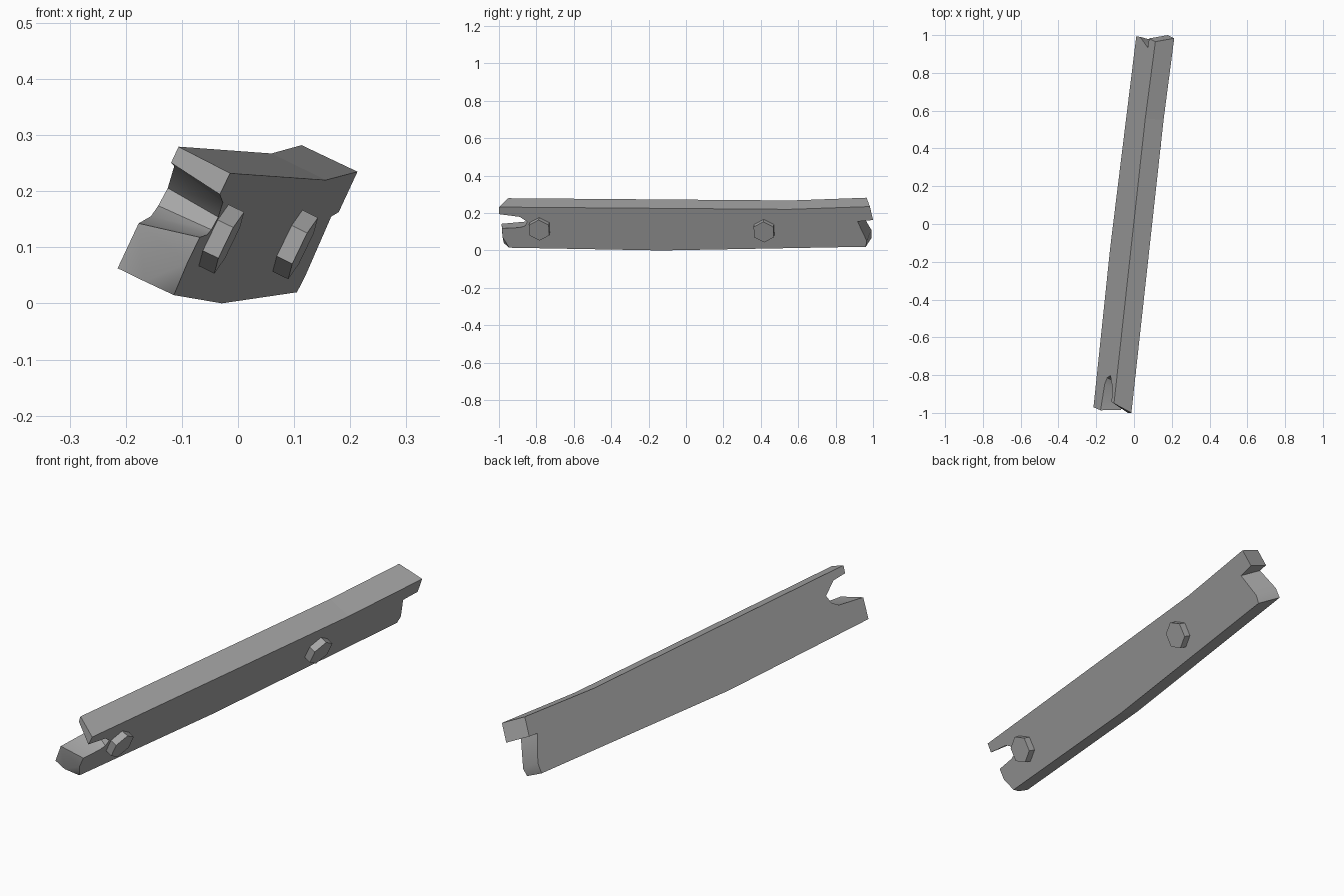
import bpy, bmesh, math
from mathutils import Vector, Matrix

if "Cube" in bpy.data.objects:
    bpy.data.objects.remove(bpy.data.objects["Cube"])

# Tilted frame of the plank: length, thickness and height axes
LENGTH = Vector((0.113, 0.9936, 0.0)).normalized()
THICK = Vector((0.893, -0.102, -0.438)).normalized()
HEIGHT = THICK.cross(LENGTH).normalized()
FRAME = Matrix((LENGTH, THICK, HEIGHT)).transposed().to_4x4()
T_LEFT, T_RIGHT = -0.1205, -0.0125

grey = bpy.data.materials.new("weathered grey")
grey.diffuse_color = (0.38, 0.38, 0.38, 1)
grey.use_nodes = True
grey.node_tree.nodes["Principled BSDF"].inputs["Base Color"].default_value = grey.diffuse_color


def add_part(name, bm):
    bmesh.ops.recalc_face_normals(bm, faces=bm.faces)
    bm.transform(FRAME)
    mesh = bpy.data.meshes.new(name)
    bm.to_mesh(mesh)
    bm.free()
    mesh.materials.append(grey)
    obj = bpy.data.objects.new(name, mesh)
    bpy.context.collection.objects.link(obj)
    return obj


# Plank outlines (length, height) on the left and right faces, matched point by point
left = [(-0.956, 0.252), (0.562, 0.2385), (0.972, 0.255),               # top
        (0.985, 0.175), (0.936, 0.172), (0.988, 0.064), (0.988, 0.018),  # back step
        (-0.134, -0.006), (-0.988, 0.011),                              # underside
        (-1.0, 0.100), (-0.86, 0.114), (-0.825, 0.135), (-0.81, 0.17),  # front split
        (-0.876, 0.214), (-0.950, 0.220)]
right = [(-0.995, 0.252), (0.565, 0.2385), (1.001, 0.255),
         (1.014, 0.175), (0.930, 0.166), (0.974, 0.050), (0.967, 0.016),
         (-0.134, -0.006), (-0.985, 0.011),
         (-0.985, 0.125), (-0.89, 0.130), (-0.86, 0.140), (-0.848, 0.165),
         (-0.887, 0.194), (-0.997, 0.210)]

bm = bmesh.new()
lv = [bm.verts.new((s, T_LEFT, v)) for s, v in left]
rv = [bm.verts.new((s, T_RIGHT, v)) for s, v in right]
bm.faces.new(lv)
bm.faces.new(rv[::-1])
n = len(lv)
for i in range(n):
    j = (i + 1) % n
    bm.faces.new((lv[i], rv[i], rv[j], lv[j]))
bmesh.ops.recalc_face_normals(bm, faces=bm.faces)

# Chipped lower front corner
a = Vector((-0.952, T_RIGHT, 0.010))
b = Vector((-0.987, -0.068, 0.011))
c = Vector((-0.985, T_RIGHT, 0.074))
normal = (b - a).cross(c - a).normalized()
if normal.x > 0:
    normal.negate()
bmesh.ops.bisect_plane(bm, geom=bm.verts[:] + bm.edges[:] + bm.faces[:],
                       plane_co=a, plane_no=normal, clear_outer=True)
bmesh.ops.holes_fill(bm, edges=[e for e in bm.edges if e.is_boundary], sides=0)
plank = add_part("plank", bm)
bpy.context.view_layer.objects.active = plank
plank.select_set(True)
bpy.ops.object.shade_smooth_by_angle(angle=math.radians(32))
# Broad faces stay flat
for p in plank.data.polygons:
    if p.area > 0.03:
        p.use_smooth = False

# Hexagonal bolt heads on the right face
for name, s, v in (("front_bolt", -0.782, 0.129), ("back_bolt", 0.426, 0.118)):
    bm = bmesh.new()
    bmesh.ops.create_cone(bm, cap_ends=True, segments=6, radius1=0.061,
                          radius2=0.061, depth=0.04)
    bm.transform(Matrix.Translation((s, T_RIGHT + 0.011, v))
                 @ Matrix.Rotation(math.radians(90), 4, 'X'))
    add_part(name, bm)
